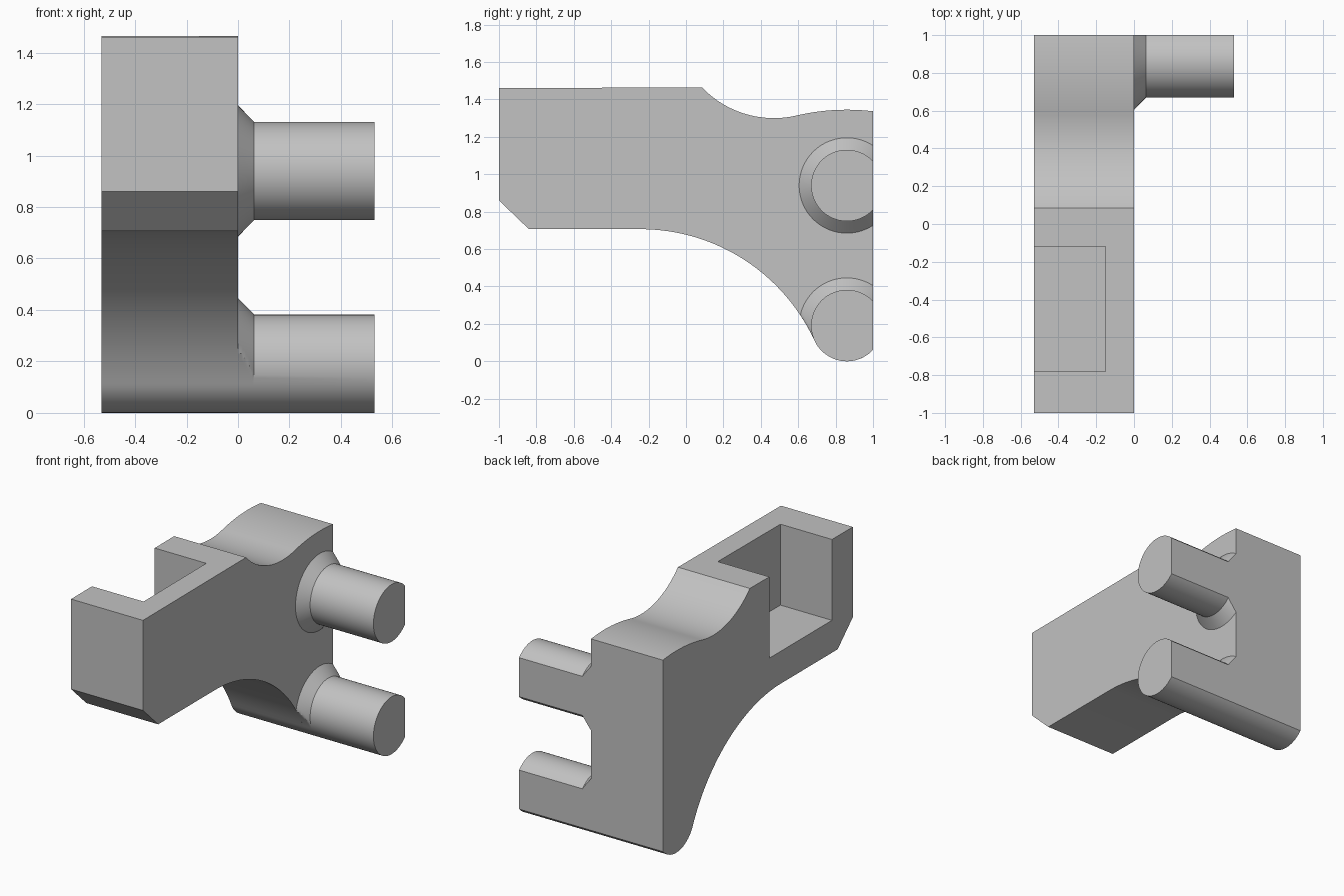
import bpy, bmesh
from math import sin, cos, pi, atan2, sqrt, hypot, radians
from mathutils import Vector

if "Cube" in bpy.data.objects:
    bpy.data.objects.remove(bpy.data.objects["Cube"], do_unlink=True)

grey = bpy.data.materials.new("plain grey")
grey.use_nodes = True
COLOUR = (0.54, 0.54, 0.54, 1)
grey.diffuse_color = COLOUR
grey.node_tree.nodes["Principled BSDF"].inputs["Base Color"].default_value = COLOUR

# Shared dimensions (y, z) of the side profile
BACK = 1.0
LEFT_X, PIN_END, FLARE_X = -0.53, 0.53, 0.063
PIN_R, FLARE_R = 0.191, 0.255
LOW_PIN, HIGH_PIN = Vector((0.86, 0.191)), Vector((0.86, 0.94))
BELLY = Vector((-0.245, -0.32))               # centre of the underside sweep
BELLY_R = (LOW_PIN - BELLY).length - PIN_R    # tangent to the lower pin


def make_object(name, bm):
    bmesh.ops.recalc_face_normals(bm, faces=bm.faces)
    mesh = bpy.data.meshes.new(name)
    bm.to_mesh(mesh)
    bm.free()
    mesh.materials.append(grey)
    ob = bpy.data.objects.new(name, mesh)
    bpy.context.collection.objects.link(ob)
    return ob


def smooth(ob):
    bpy.ops.object.select_all(action='DESELECT')
    ob.select_set(True)
    bpy.context.view_layer.objects.active = ob
    bpy.ops.object.shade_smooth_by_angle(angle=radians(25))


def arc(centre, r, a0, a1, n):
    return [(centre[0] + r * cos(a0 + (a1 - a0) * i / n),
             centre[1] + r * sin(a0 + (a1 - a0) * i / n)) for i in range(n + 1)]


def arc_by_y(centre, r, y0, y1, n, side):
    """Arc between two y values, on the upper (+1) or lower (-1) half."""
    angle = lambda y: atan2(side * sqrt(r * r - (y - centre[0]) ** 2), y - centre[0])
    return arc(centre, r, angle(y0), angle(y1), n)


# Body: side profile extruded across the width
tangent = atan2(*(LOW_PIN - BELLY).yx)
profile = [(-1, 0.86), (-1, 1.46)]
profile += arc_by_y((0.47, 1.832), 0.532, 0.085, 0.6, 24, -1)
profile += arc_by_y((0.86, 0.165), 1.18, 0.62, BACK, 16, 1)
foot_end = -atan2(sqrt(PIN_R ** 2 - (BACK - LOW_PIN.x) ** 2), BACK - LOW_PIN.x)
profile += arc(LOW_PIN, PIN_R, foot_end, tangent - pi, 24)
profile += arc(BELLY, BELLY_R, tangent, pi / 2, 40)[1:]
profile += [(-0.84, BELLY.y + BELLY_R)]

bm = bmesh.new()
side = bm.faces.new([bm.verts.new((LEFT_X, y, z)) for y, z in profile])
moved = bmesh.ops.extrude_face_region(bm, geom=[side])["geom"]
bmesh.ops.translate(bm, vec=(-LEFT_X, 0, 0),
                    verts=[v for v in moved if isinstance(v, bmesh.types.BMVert)])
body = make_object("body", bm)

# Pocket: open at the top and on the right side
bm = bmesh.new()
bmesh.ops.create_cube(bm, size=1)
bmesh.ops.scale(bm, vec=(0.6, 0.66, 1.0), verts=bm.verts)
bmesh.ops.translate(bm, vec=(-0.45, -0.45, 1.422), verts=bm.verts)
cutter = make_object("pocket_cutter", bm)
cutter.hide_render = True
cut = body.modifiers.new("pocket", 'BOOLEAN')
cut.operation, cut.solver, cut.object = 'DIFFERENCE', 'EXACT', cutter
bpy.context.view_layer.objects.active = body
bpy.ops.object.modifier_apply(modifier=cut.name)
bpy.data.objects.remove(cutter, do_unlink=True)
smooth(body)


def foot_limit(a):
    """Distance from the lower pin's axis to the body outline at angle a."""
    if a >= pi + tangent:
        return PIN_R
    d, off = Vector((cos(a), sin(a))), LOW_PIN - BELLY
    b = d.dot(off)
    disc = b * b - off.length_squared + BELLY_R ** 2
    return -b - sqrt(disc) if b < 0 and disc > 0 else FLARE_R


# Pins: flared at the root, sliced flat at the back
def make_pin(name, centre, limit):
    n, steps = 96, 10
    rings = [(FLARE_X * i / steps, FLARE_R + (PIN_R - FLARE_R) * i / steps)
             for i in range(steps + 1)] + [(PIN_END, PIN_R)]
    bm = bmesh.new()
    loops = []
    for x, r in rings:
        loop = []
        for k in range(n):
            a = 2 * pi * (k + 0.5) / n
            rad = max(PIN_R, min(r, limit(a)))
            loop.append(bm.verts.new((x, centre.x + rad * cos(a), centre.y + rad * sin(a))))
        loops.append(loop)
    for p, q in zip(loops, loops[1:]):
        for k in range(n):
            j = (k + 1) % n
            bm.faces.new((p[k], p[j], q[j], q[k]))
    bm.faces.new(loops[0])
    bm.faces.new(loops[-1])
    sliced = bmesh.ops.bisect_plane(bm, geom=bm.verts[:] + bm.edges[:] + bm.faces[:],
                                    plane_co=(0, BACK, 0), plane_no=(0, 1, 0),
                                    clear_outer=True)
    rim = [e for e in sliced["geom_cut"] if isinstance(e, bmesh.types.BMEdge)]
    bmesh.ops.contextual_create(bm, geom=rim)
    bmesh.ops.recalc_face_normals(bm, faces=bm.faces)
    root = [f for f in bm.faces if all(v.co.x < 1e-5 for v in f.verts)]
    bmesh.ops.delete(bm, geom=root, context='FACES')
    smooth(make_object(name, bm))


make_pin("upper_pin", HIGH_PIN, lambda a: FLARE_R)
make_pin("lower_pin", LOW_PIN, foot_limit)
